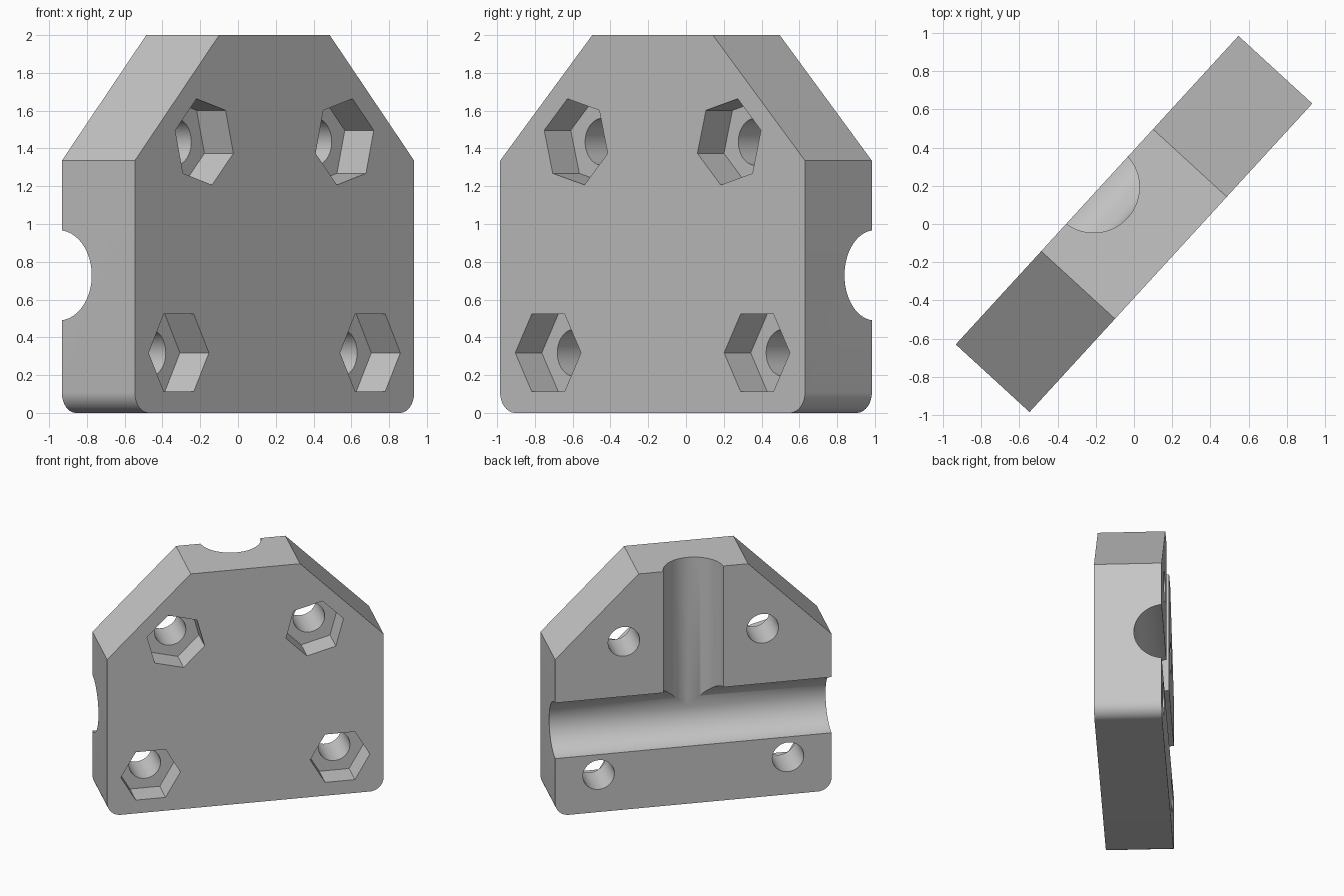
import bpy, bmesh
from math import cos, sin, pi, radians
from mathutils import Matrix, Vector

if "Cube" in bpy.data.objects:
    bpy.data.objects.remove(bpy.data.objects["Cube"], do_unlink=True)

HALF_W, HALF_T, TOP = 1.095, 0.262, 2.0

grey = bpy.data.materials.new("plain grey")
grey.use_nodes = True
grey.diffuse_color = (0.56, 0.56, 0.56, 1)
grey.node_tree.nodes["Principled BSDF"].inputs["Base Color"].default_value = (0.56, 0.56, 0.56, 1)


def add_object(name, bm):
    bmesh.ops.recalc_face_normals(bm, faces=bm.faces)
    mesh = bpy.data.meshes.new(name)
    bm.to_mesh(mesh)
    bm.free()
    mesh.materials.append(grey)
    obj = bpy.data.objects.new(name, mesh)
    bpy.context.collection.objects.link(obj)
    return obj


def prism(name, outline, y0, y1):
    """Extrude an (x, z) outline through the plate thickness."""
    bm = bmesh.new()
    face = bm.faces.new([bm.verts.new((x, y0, z)) for x, z in outline])
    moved = bmesh.ops.extrude_face_region(bm, geom=[face])["geom"]
    bmesh.ops.translate(bm, vec=(0, y1 - y0, 0),
                        verts=[v for v in moved if isinstance(v, bmesh.types.BMVert)])
    return add_object(name, bm)


def ring(x, z, radius, sides, turn=0.0):
    return [(x + radius * cos(turn + 2 * pi * i / sides),
             z + radius * sin(turn + 2 * pi * i / sides)) for i in range(sides)]


def rod(name, start, end, radius):
    """Round cutter between two points."""
    a, b = Vector(start), Vector(end)
    turn = (b - a).to_track_quat('Z', 'Y').to_matrix().to_4x4()
    bm = bmesh.new()
    bmesh.ops.create_cone(bm, cap_ends=True, segments=96, radius1=radius, radius2=radius,
                          depth=(b - a).length, matrix=Matrix.Translation((a + b) / 2) @ turn)
    return add_object(name, bm)


# Plate outline: sloped shoulders, rounded lower corners
r = 0.11
right = [(HALF_W - r + r * sin(t), r - r * cos(t)) for t in [i * pi / 24 for i in range(13)]]
right += [(HALF_W, 1.335), (0.433, TOP)]
plate = prism("mounting_plate", right + [(-x, z) for x, z in reversed(right)], -HALF_T, HALF_T)

# Channels on the back: one across, one up to the top edge
axis_y, bore, cross_z = HALF_T + 0.024, 0.239, 0.728
cutters = [
    rod("cross_channel_cutter", (-1.3, axis_y, cross_z), (1.3, axis_y, cross_z), bore),
    rod("upright_channel_cutter", (0, axis_y, cross_z), (0, axis_y, 2.3), bore),
]

# Bolt holes with hexagonal nut pockets on the front
for side in (-1, 1):
    for x, z, turn in ((0.75, 0.318, 0), (0.55, 1.435, radians(15))):
        cutters.append(prism("nut_pocket_cutter", ring(side * x, z, 0.236, 6, side * turn),
                             -HALF_T - 0.1, -HALF_T + 0.208))
        cutters.append(prism("bolt_hole_cutter", ring(side * x, z, 0.125, 48),
                             -HALF_T - 0.2, HALF_T + 0.2))

bpy.ops.object.select_all(action='DESELECT')
plate.select_set(True)
bpy.context.view_layer.objects.active = plate
for cutter in cutters:
    cutter.hide_render = True
    cut = plate.modifiers.new("cut", 'BOOLEAN')
    cut.operation, cut.solver, cut.object = 'DIFFERENCE', 'EXACT', cutter
    bpy.ops.object.modifier_apply(modifier=cut.name)
    bpy.data.objects.remove(cutter, do_unlink=True)

# Finish: single material, crisp edges, plate turned on its vertical axis
plate.data.materials.clear()
plate.data.materials.append(grey)
plate.data.polygons.foreach_set("material_index", [0] * len(plate.data.polygons))
bpy.ops.object.shade_smooth_by_angle(angle=radians(30))
plate.rotation_euler.z = radians(47.5)
